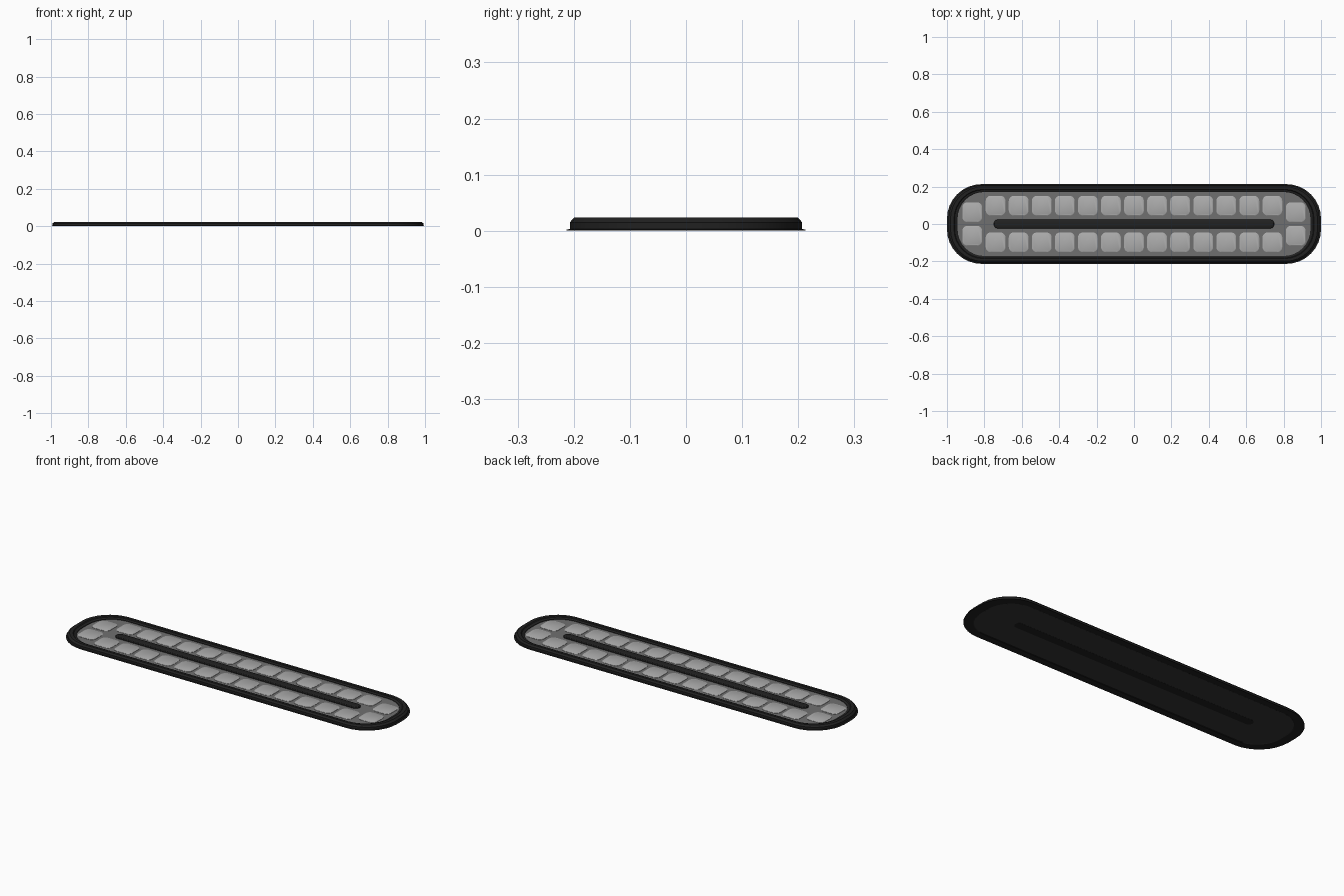
import bpy, bmesh, math

if "Cube" in bpy.data.objects:
    bpy.data.objects.remove(bpy.data.objects["Cube"])


def material(name, rgb):
    m = bpy.data.materials.new(name)
    m.diffuse_color = (*rgb, 1)
    m.use_nodes = True
    m.node_tree.nodes["Principled BSDF"].inputs["Base Color"].default_value = m.diffuse_color
    return m


black = material("black_rubber", (0.015, 0.015, 0.015))
dark = material("dark_plastic", (0.035, 0.035, 0.035))
grey = material("grey_lens", (0.16, 0.16, 0.16))
light = material("light_cell", (0.42, 0.42, 0.42))


def outline(hx, hy, r, n=8):
    """Rounded rectangle, counter-clockwise."""
    pts = []
    for k, (sx, sy) in enumerate([(1, 1), (-1, 1), (-1, -1), (1, -1)]):
        for i in range(n + 1):
            a = (k + i / n) * math.pi / 2
            pts.append((sx * (hx - r) + r * math.cos(a), sy * (hy - r) + r * math.sin(a)))
    return pts


def loft(name, sections, mat, centres=((0, 0),), closed=False):
    """Skin stacked outlines (hx, hy, r, z); capped, or closed to a ring."""
    bm = bmesh.new()
    for cx, cy in centres:
        loops = [[bm.verts.new((cx + x, cy + y, z)) for x, y in outline(hx, hy, r)]
                 for hx, hy, r, z in sections]
        pairs = list(zip(loops, loops[1:]))
        if closed:
            pairs.append((loops[-1], loops[0]))
        else:
            bm.faces.new(loops[0][::-1])
            bm.faces.new(loops[-1])
        for a, b in pairs:
            for i in range(len(a)):
                j = (i + 1) % len(a)
                bm.faces.new((a[i], a[j], b[j], b[i]))
    bmesh.ops.recalc_face_normals(bm, faces=bm.faces)
    me = bpy.data.meshes.new(name)
    bm.to_mesh(me)
    bm.free()
    ob = bpy.data.objects.new(name, me)
    bpy.context.collection.objects.link(ob)
    me.materials.append(mat)
    bpy.ops.object.select_all(action='DESELECT')
    ob.select_set(True)
    bpy.context.view_layer.objects.active = ob
    bpy.ops.object.shade_smooth_by_angle(angle=math.radians(25))
    return ob


def rim(d, z):
    """Housing outline inset by d; the ends are wider than the sides."""
    return (1 - 1.35 * d, 0.213 - d, 0.185 - d, z)


# Outer frame with thin foot flange, chamfer and stepped inner lip
loft("frame", [rim(d, z) for d, z in [
    (0, 0), (0, 0.002), (0.006, 0.003), (0.006, 0.015), (0.014, 0.024),
    (0.028, 0.024), (0.031, 0.020), (0.036, 0.020), (0.042, 0.016),
    (0.042, 0.003), (0.038, 0)]], black, closed=True)

# Back plate and the lens panel on it
loft("back_plate", [rim(0.041, 0.002), rim(0.041, 0.006)], dark)
loft("lens_panel", [rim(0.041, 0.006), rim(0.041, 0.013)], grey)

# Light cells: two rows of thirteen plus a pair at each end
cells = [(-0.74 + i * 1.48 / 12, s * 0.098) for i in range(13) for s in (1, -1)]
cells += [(sx * 0.865, sy * 0.063) for sx in (1, -1) for sy in (1, -1)]
loft("light_cells", [(0.053, 0.053, 0.028, 0.012), (0.053, 0.053, 0.028, 0.0145),
                     (0.050, 0.050, 0.026, 0.016)], light, cells)

# Central bar, rounded on top and showing through the back
loft("centre_bar", [(0.75, 0.024, 0.0239, 0.0015), (0.75, 0.024, 0.0239, 0.017),
                    (0.747, 0.021, 0.0209, 0.021), (0.74, 0.014, 0.0139, 0.0235),
                    (0.732, 0.006, 0.0059, 0.024)], black)
